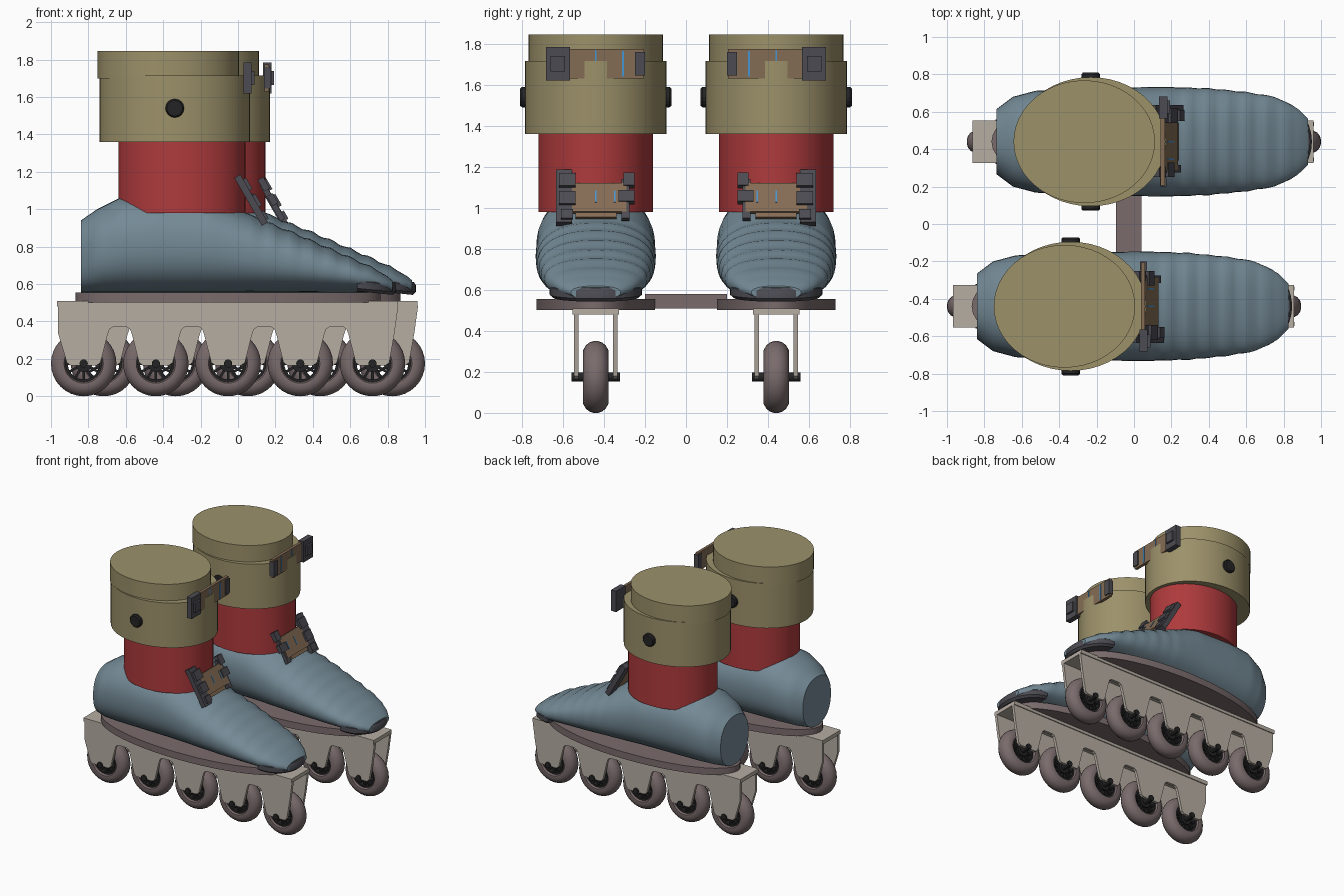
import bpy, bmesh, math
from mathutils import Matrix, Vector

if "Cube" in bpy.data.objects:
    bpy.data.objects.remove(bpy.data.objects["Cube"])


def material(name, r, g, b):
    m = bpy.data.materials.new(name)
    lin = [((c / 255 + 0.055) / 1.055) ** 2.4 for c in (r, g, b)]
    m.diffuse_color = (*lin, 1)
    m.use_nodes = True
    m.node_tree.nodes["Principled BSDF"].inputs["Base Color"].default_value = m.diffuse_color
    return m


TAN = material("tan_cuff", 156, 145, 106)
RED = material("red_liner", 174, 58, 60)
BLUE = material("slate_blue_shell", 116, 138, 150)
MAUVE = material("mauve_rubber", 122, 107, 108)
FRAME = material("warm_grey_frame", 182, 173, 162)
BLACK = material("black_hub", 36, 36, 38)
DARK = material("dark_grey_buckle", 76, 75, 82)
BROWN = material("brown_strap", 132, 108, 84)
SKY = material("bright_blue_mark", 70, 150, 212)


def finish(name, bm, mat, smooth=False, pair=True):
    """Make the part for the near skate and its mirrored copy for the far one."""
    for side in ((-1, 1) if pair else (0,)):
        b = bm.copy()
        if side:
            for v in b.verts:
                v.co = (v.co.x + side * 0.053, side * (0.44 - v.co.y), v.co.z)
        bmesh.ops.recalc_face_normals(b, faces=b.faces)
        me = bpy.data.meshes.new(name)
        b.to_mesh(me)
        b.free()
        me.materials.append(mat)
        ob = bpy.data.objects.new({-1: "near_", 1: "far_", 0: ""}[side] + name, me)
        bpy.context.collection.objects.link(ob)
        if smooth:
            bpy.ops.object.select_all(action='DESELECT')
            ob.select_set(True)
            bpy.context.view_layer.objects.active = ob
            bpy.ops.object.shade_smooth_by_angle(angle=math.radians(35))
    bm.free()


def box(bm, x0, x1, y0, y1, z0, z1, mat=None):
    m = Matrix.Translation(((x0 + x1) / 2, (y0 + y1) / 2, (z0 + z1) / 2)) @ \
        Matrix.Diagonal((x1 - x0, y1 - y0, z1 - z0, 1))
    bmesh.ops.create_cube(bm, size=1, matrix=(mat @ m) if mat else m)


def boxes(name, mat, *dims, tilt=None):
    bm = bmesh.new()
    for d in dims:
        box(bm, *d, mat=tilt)
    finish(name, bm, mat)


def loft(bm, rings, closed=False):
    rows = [[bm.verts.new(p) for p in r] for r in rings]
    n = len(rows[0])
    pairs = list(zip(rows, rows[1:])) + ([(rows[-1], rows[0])] if closed else [])
    for a, b in pairs:
        for i in range(n):
            j = (i + 1) % n
            bm.faces.new((a[i], a[j], b[j], b[i]))
    if not closed:
        bm.faces.new(rows[0])
        bm.faces.new(rows[-1])


def oval(rx, ry, n=48, power=2.0):
    pts = []
    for i in range(n):
        c, s = math.cos(2 * math.pi * i / n), math.sin(2 * math.pi * i / n)
        pts.append((rx * math.copysign(abs(c) ** (2 / power), c),
                    ry * math.copysign(abs(s) ** (2 / power), s)))
    return pts


def oval_prism(name, mat, cx, rx, ry, z0, z1):
    bm = bmesh.new()
    loft(bm, [[(cx + x, y, z) for x, y in oval(rx, ry)] for z in (z0, z1)])
    finish(name, bm, mat, True)


def y_lathe(bm, profile, cx, cz, closed=False, n=32):
    loft(bm, [[(cx + x, y, cz + z) for x, z in oval(r, r, n)] for r, y in profile], closed)


# wheels: tyre, spoked hub and axle
WHEELS = [-0.772 + 0.386 * i for i in range(5)]
for k, cx in enumerate(WHEELS):
    bm = bmesh.new()
    half = [(0.098, 0.045), (0.105, 0.06), (0.13, 0.062), (0.155, 0.048), (0.169, 0.03), (0.175, 0.01)]
    y_lathe(bm, half + [(r, -y) for r, y in reversed(half)], cx, 0.175, True)
    finish(f"tyre_{k}", bm, MAUVE, True)
    bm = bmesh.new()
    y_lathe(bm, [(0.1, -0.045), (0.1, 0.045), (0.085, 0.045), (0.085, -0.045)], cx, 0.175, True)
    y_lathe(bm, [(0.045, -0.045), (0.045, 0.045)], cx, 0.175)
    y_lathe(bm, [(0.022, -0.118), (0.022, 0.118)], cx, 0.175, n=16)
    for i in range(12):
        m = Matrix.Translation((cx, 0, 0.175)) @ Matrix.Rotation(math.pi * i / 6, 4, 'Y')
        box(bm, 0.04, 0.09, -0.035, 0.035, -0.007, 0.007, m)
    finish(f"hub_{k}", bm, BLACK, True)

# frame: two scalloped side walls under a top plate
outline = [(0.91, 0.485), (-0.91, 0.485), (-0.91, 0.34)]
for k, cx in enumerate(WHEELS):
    outline += [(cx - 0.09, 0.18), (cx - 0.07, 0.165), (cx + 0.07, 0.165), (cx + 0.09, 0.18)]
    if k < 4:
        outline += [(cx + 0.128, 0.33), (cx + 0.138, 0.358), (cx + 0.155, 0.37),
                    (cx + 0.231, 0.37), (cx + 0.248, 0.358), (cx + 0.258, 0.33)]
outline.append((0.89, 0.34))
for label, y in (("outer", -0.106), ("inner", 0.084)):
    bm = bmesh.new()
    loft(bm, [[(x, yy, z) for x, z in outline] for yy in (y, y + 0.022)])
    finish(f"frame_wall_{label}", bm, FRAME)
boxes("frame_top", FRAME, (-0.916, 0.908, -0.113, 0.113, 0.48, 0.51))

# sole plate, and the bar joining both skates
oval_prism("sole_plate", MAUVE, 0, 0.815, 0.29, 0.502, 0.556)
bm = bmesh.new()
box(bm, -0.095, 0.04, -0.2, 0.2, 0.51, 0.58)
finish("joining_bar", bm, MAUVE, pair=False)

# boot shell: stations of x, half width, top height, lightly ribbed over the forefoot
stations = [(-0.787, 0.175, 0.94), (-0.70, 0.24, 1.0), (-0.58, 0.272, 1.06), (-0.4, 0.283, 1.08),
            (-0.1, 0.29, 1.06), (0.05, 0.292, 1.0), (0.15, 0.292, 0.955), (0.35, 0.285, 0.875),
            (0.55, 0.265, 0.788), (0.7, 0.24, 0.722), (0.82, 0.18, 0.665), (0.878, 0.12, 0.615)]
rings = []
for a, b in zip(stations, stations[1:]):
    steps = max(1, round((b[0] - a[0]) / 0.03))
    for i in range(steps + (b is stations[-1])):
        x, w, top = (p + (q - p) * i / steps for p, q in zip(a, b))
        if x > 0.1:
            top += 0.006 * math.sin(x * 60)
            w += 0.002 * math.sin(x * 60)
        mid, h = (top + 0.555) / 2, (top - 0.555) / 2
        rings.append([(x, u, mid + v) for u, v in oval(w, h, 40, 2.3)])
bm = bmesh.new()
loft(bm, rings)
finish("boot_shell", bm, BLUE, True)

# toe cap: half oval with softened top and bottom edges
bm = bmesh.new()
arc = [(math.sin(t), math.cos(t)) for t in (math.pi * i / 24 for i in range(25))]
loft(bm, [[(0.69 + 0.208 * s * x, 0.225 * s * y, z - 0.02 * x) for x, y in arc]
          for s, z in ((0.92, 0.562), (1, 0.577), (1, 0.615), (0.95, 0.63))])
finish("toe_cap", bm, DARK, True)

# red liner and the two tan cuff bands
oval_prism("ankle_liner", RED, -0.247, 0.34, 0.28, 0.98, 1.38)
oval_prism("lower_cuff", TAN, -0.285, 0.403, 0.345, 1.36, 1.715)
oval_prism("upper_cuff", TAN, -0.319, 0.378, 0.328, 1.70, 1.845)

# pivot bolts on both sides of the cuff
bm = bmesh.new()
for s in (-1, 1):
    y_lathe(bm, [(0.05, s * 0.33), (0.05, s * 0.36), (0.042, s * 0.369)], -0.285, 1.54, n=16)
finish("pivot_bolts", bm, BLACK)

# top strap with its buckle, catch and marks
boxes("top_strap", BROWN, (0.09, 0.112, -0.2, 0.235, 1.63, 1.775))
boxes("top_buckle", DARK, (0.082, 0.125, -0.243, -0.125, 1.62, 1.785),
      (0.12, 0.14, -0.22, -0.15, 1.665, 1.74))
boxes("top_catch", DARK, (0.085, 0.122, 0.192, 0.24, 1.645, 1.76))
boxes("top_strap_marks", SKY, (0.11, 0.115, -0.004, 0.004, 1.64, 1.77),
      (0.11, 0.115, 0.127, 0.138, 1.64, 1.765))

# tilted instep strap with its buckle, catch and marks
tilt = Matrix.Translation((0.13, 0, 1.05)) @ Matrix.Rotation(math.radians(-30), 4, 'Y')
boxes("instep_strap", BROWN, (-0.012, 0.012, -0.15, 0.15, -0.085, 0.075),
      (-0.02, 0.0, -0.1, 0.1, -0.11, 0.06), tilt=tilt)
boxes("instep_buckle", DARK, (-0.025, 0.012, -0.195, -0.115, -0.145, 0.15),
      (0.01, 0.03, -0.18, -0.1, 0.05, 0.12), (0.01, 0.03, -0.18, -0.1, -0.05, 0.02),
      (0.01, 0.025, -0.17, -0.11, -0.13, -0.08), tilt=tilt)
boxes("instep_catch", DARK, (-0.015, 0.02, 0.135, 0.19, 0.06, 0.13),
      (-0.015, 0.02, 0.11, 0.19, -0.03, 0.03), (-0.02, 0.01, 0.125, 0.165, -0.12, 0.1), tilt=tilt)
boxes("instep_strap_marks", SKY, (0.01, 0.015, -0.004, 0.004, -0.035, 0.03),
      (0.01, 0.015, 0.09, 0.097, -0.035, 0.03), tilt=tilt)
